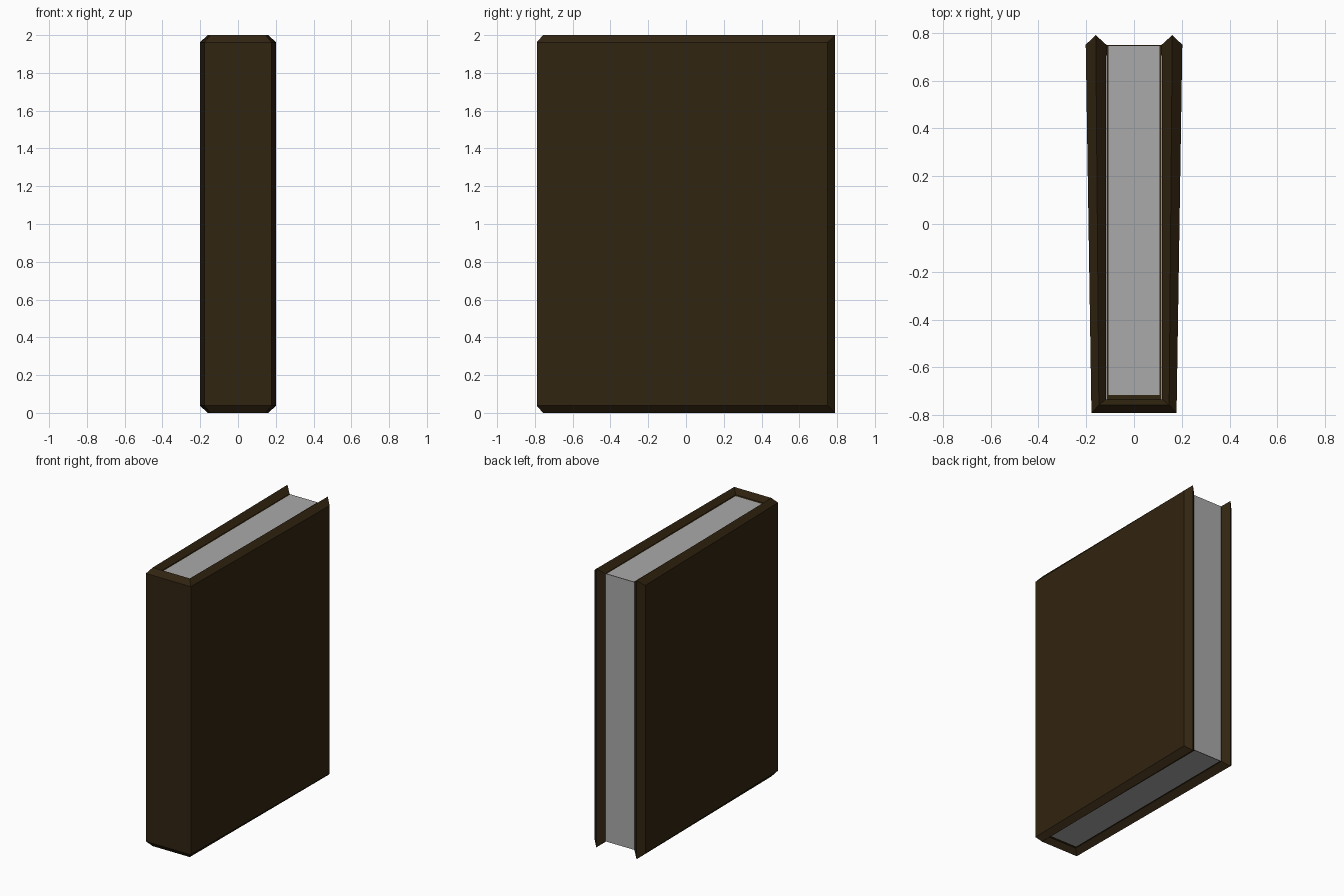
import bpy, bmesh

if "Cube" in bpy.data.objects:
    bpy.data.objects.remove(bpy.data.objects["Cube"])


def material(name, rgb):
    m = bpy.data.materials.new(name)
    m.diffuse_color = (*rgb, 1)
    m.use_nodes = True
    m.node_tree.nodes["Principled BSDF"].inputs["Base Color"].default_value = m.diffuse_color
    return m


leather = material("dark brown leather", (0.031, 0.018, 0.0055))
paper = material("grey paper", (0.40, 0.40, 0.40))


def finish(name, bm, mats):
    bmesh.ops.recalc_face_normals(bm, faces=bm.faces[:])
    me = bpy.data.meshes.new(name)
    bm.to_mesh(me)
    bm.free()
    for m in mats:
        me.materials.append(m)
    ob = bpy.data.objects.new(name, me)
    bpy.context.collection.objects.link(ob)
    return ob


# Cover: U-shaped shell with a pointed rim, swept round the spine
# (x at back, x at front, y front, y back, z)
outer = (0.202, 0.178, -0.79, 0.75)
ridge = (0.16, 0.147, -0.757, 0.79)
inner = (0.116, 0.118, -0.733, 0.75)
levels = [(*inner, 0.038), (*ridge, 0.0), (*outer, 0.038),
          (*outer, 1.962), (*ridge, 2.0), (*inner, 1.962)]

bm = bmesh.new()
rows = []
for xb, xf, yf, yb, z in levels:
    path = [(-xb, yb), (-xf, yf), (xf, yf), (xb, yb)]
    rows.append([bm.verts.new((x, y, z)) for x, y in path])
for i, a in enumerate(rows):
    b = rows[(i + 1) % len(rows)]
    for k in range(3):
        bm.faces.new((a[k], a[k + 1], b[k + 1], b[k]))
# pointed fore edges of the two boards
for k in (0, 3):
    ib, rb, ob_, ot, rt, it = [r[k] for r in rows]
    bm.faces.new((ob_, rb, rt, ot))
    bm.faces.new((rb, ib, it, rt))
finish("cover", bm, [leather])

# Page block: paper on fore edge, top and bottom, with a thin brown border
bm = bmesh.new()
bmesh.ops.create_cube(bm, size=1)
for v in bm.verts:
    v.co.x *= 0.232
    v.co.y = 0.748 if v.co.y > 0 else -0.735
    v.co.z = 1.961 if v.co.z > 0 else 0.039
bm.normal_update()
ends = [f for f in bm.faces if abs(f.normal.z) > 0.9]
bmesh.ops.inset_individual(bm, faces=ends, thickness=0.013)
for f in ends:
    f.material_index = 1
    for v in f.verts:
        v.co.y = 0.744 if v.co.y > 0 else -0.715
for f in bm.faces:
    if f.normal.y > 0.9:
        f.material_index = 1
finish("page_block", bm, [leather, paper])
